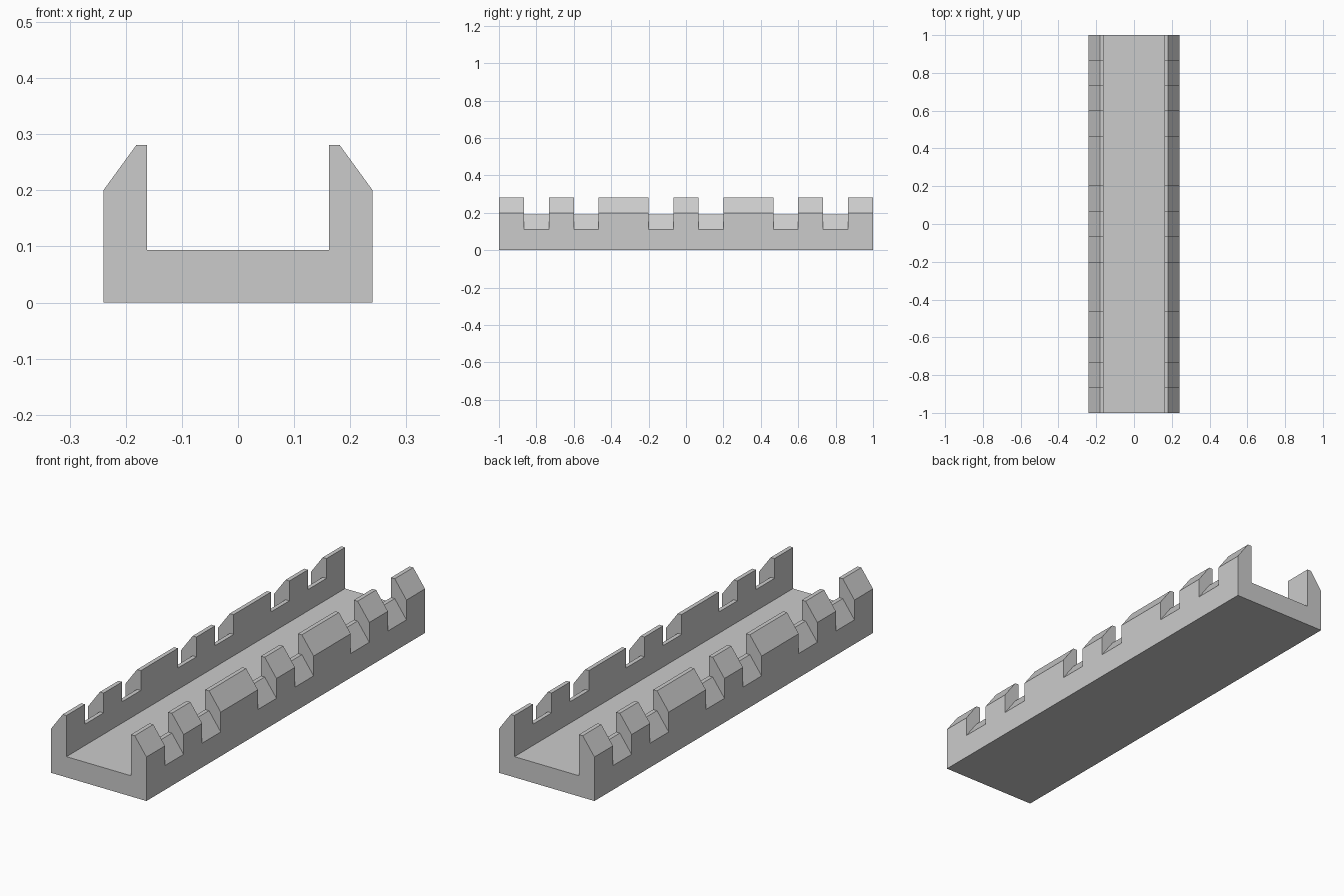
import bpy, bmesh

if "Cube" in bpy.data.objects:
    bpy.data.objects.remove(bpy.data.objects["Cube"])

LEN = 2.0
STEP = LEN / 15            # notch module along the length
DROP = 0.09                # depth of each notch
IN_X, RIDGE_X, OUT_X = 0.162, 0.181, 0.24
FLOOR_Z, EAVE_Z, TOP_Z = 0.094, 0.2, 0.281


def add_prism(bm, profile, y0, y1):
    """Extrude a closed x/z profile from y0 to y1."""
    face = bm.faces.new([bm.verts.new((x, y0, z)) for x, z in profile])
    ret = bmesh.ops.extrude_face_region(bm, geom=[face])
    verts = [v for v in ret["geom"] if isinstance(v, bmesh.types.BMVert)]
    bmesh.ops.translate(bm, verts=verts, vec=(0, y1 - y0, 0))


def finish(bm, name):
    bmesh.ops.recalc_face_normals(bm, faces=bm.faces)
    mesh = bpy.data.meshes.new(name)
    bm.to_mesh(mesh)
    bm.free()
    ob = bpy.data.objects.new(name, mesh)
    bpy.context.collection.objects.link(ob)
    return ob


# Channel: U section with bevelled wall tops
half = [(OUT_X, 0), (OUT_X, EAVE_Z), (RIDGE_X, TOP_Z), (IN_X, TOP_Z), (IN_X, FLOOR_Z)]
bm = bmesh.new()
add_prism(bm, half + [(-x, z) for x, z in reversed(half)], -LEN / 2, LEN / 2)
channel = finish(bm, "notched_channel")

# Notch cutters: same wall-top shape, lowered
slope = (TOP_Z - EAVE_Z) / (OUT_X - RIDGE_X)
far = 0.27
notch = [(IN_X - 0.03, TOP_Z - DROP), (RIDGE_X, TOP_Z - DROP),
         (far, TOP_Z - DROP - slope * (far - RIDGE_X)), (far, 0.4), (IN_X - 0.03, 0.4)]
bm = bmesh.new()
for i in (1, 3, 6, 8, 11, 13):
    y0 = -LEN / 2 + i * STEP
    for side in (1, -1):
        add_prism(bm, [(side * x, z) for x, z in notch], y0, y0 + STEP)
cutter = finish(bm, "notch_cutter")
cutter.hide_render = True

mod = channel.modifiers.new("notches", "BOOLEAN")
mod.operation = "DIFFERENCE"
mod.solver = "EXACT"
mod.object = cutter

# Apply the cut and discard the helper
bpy.context.view_layer.objects.active = channel
bpy.ops.object.modifier_apply(modifier=mod.name)
bpy.data.objects.remove(cutter)
